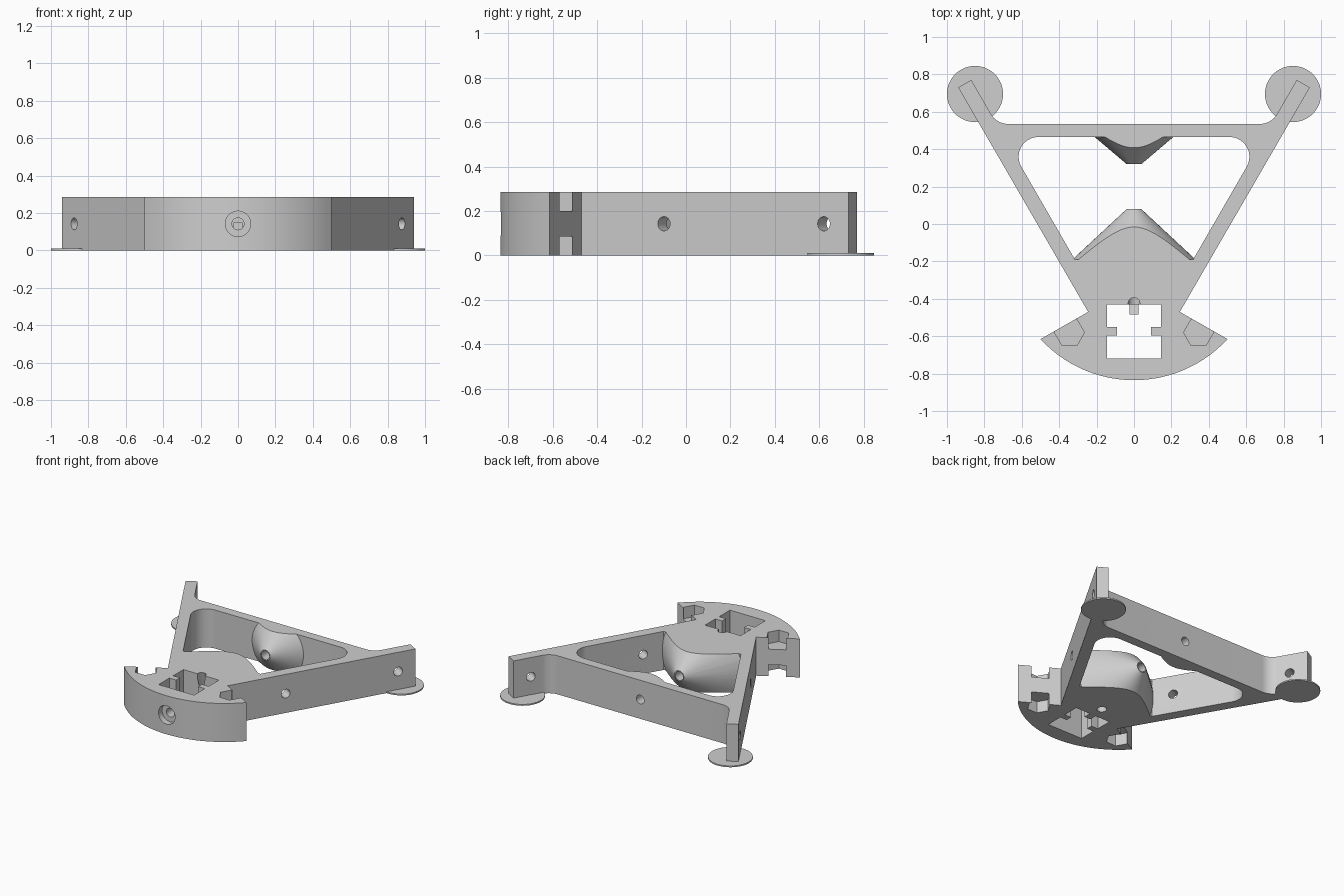
import bpy, bmesh, math
from mathutils import Vector

old = bpy.data.objects.get("Cube")
if old:
    bpy.data.objects.remove(old, do_unlink=True)

H = 0.285          # frame height
MID = H / 2        # bolt axis height
BOLT = 0.032       # bolt hole radius

grey = bpy.data.materials.new("plain grey")
grey.use_nodes = True
colour = (0.62, 0.62, 0.62, 1)
grey.diffuse_color = colour
grey.node_tree.nodes["Principled BSDF"].inputs["Base Color"].default_value = colour


def finish(name, bm):
    bmesh.ops.recalc_face_normals(bm, faces=bm.faces[:])
    mesh = bpy.data.meshes.new(name)
    bm.to_mesh(mesh)
    bm.free()
    mesh.materials.append(grey)
    ob = bpy.data.objects.new(name, mesh)
    bpy.context.collection.objects.link(ob)
    return ob


def prism(name, points, low, high):
    """Upright prism from a plan outline."""
    bm = bmesh.new()
    bottom = [bm.verts.new((x, y, low)) for x, y in points]
    top = [bm.verts.new((x, y, high)) for x, y in points]
    bm.faces.new(bottom)
    bm.faces.new(top)
    for i in range(len(points)):
        bm.faces.new((bottom[i - 1], bottom[i], top[i], top[i - 1]))
    return finish(name, bm)


def rod(name, start, end, r1, r2=None, clip=False, sides=64):
    """Cylinder or cone between two points, optionally trimmed to the frame height."""
    start, end = Vector(start), Vector(end)
    axis = end - start
    bm = bmesh.new()
    bmesh.ops.create_cone(bm, cap_ends=True, segments=sides, radius1=r1,
                          radius2=r1 if r2 is None else r2, depth=axis.length)
    bm.transform(axis.to_track_quat("Z", "Y").to_matrix().to_4x4())
    bmesh.ops.translate(bm, verts=bm.verts[:], vec=(start + end) / 2)
    if clip:
        for z, up in ((0, -1), (H, 1)):
            cut = bmesh.ops.bisect_plane(bm, geom=bm.verts[:] + bm.edges[:] + bm.faces[:],
                                         plane_co=(0, 0, z), plane_no=(0, 0, up),
                                         clear_outer=True)["geom_cut"]
            edges = [e for e in cut if isinstance(e, bmesh.types.BMEdge)]
            bmesh.ops.holes_fill(bm, edges=edges)
    return finish(name, bm)


def combine(target, tool, operation):
    mod = target.modifiers.new("combine", "BOOLEAN")
    mod.operation, mod.solver, mod.object = operation, "EXACT", tool
    bpy.context.view_layer.objects.active = target
    bpy.ops.object.modifier_apply(modifier=mod.name)
    bpy.data.objects.remove(tool, do_unlink=True)


def mirrored(half):
    return half + [(-x, y) for x, y in reversed(half)]


def fillet(before, corner, after, radius, steps=12):
    """Points of a rounded corner."""
    b, c, a = Vector(before), Vector(corner), Vector(after)
    u, v = (b - c).normalized(), (a - c).normalized()
    half = u.angle(v) / 2
    centre = c + (u + v).normalized() * radius / math.sin(half)
    p = c + u * radius / math.tan(half) - centre
    q = c + v * radius / math.tan(half) - centre
    arc = [p.lerp(q, i / steps).normalized() * radius for i in range(steps + 1)]
    return [tuple(centre + offset) for offset in arc]


# Frame outline: curved nose, two long arms, rounded joints to the crossbar
nose = [(0.678 * math.sin(t), -0.157 - 0.678 * math.cos(t))
        for t in (math.radians(47.5) * (i + 0.5) / 16.5 for i in range(17))]
right = nose + [(0.245, -0.47), (0.94, 0.73), (0.87, 0.77)]
right += fillet((0.87, 0.77), (0.734, 0.535), (0, 0.535), 0.105)
frame = prism("frame", mirrored(right), 0, H)

# Open window between the arms
window = [(0.316, -0.19)] + fillet((0.316, -0.19), (0.694, 0.465), (0, 0.465), 0.105)
combine(frame, prism("window", mirrored(window), -0.1, H + 0.1), "DIFFERENCE")

# Facing support cones
combine(frame, rod("front_cone", (0, -0.22, MID), (0, 0.08, MID), 0.362, 0.039, True), "UNION")
combine(frame, rod("back_cone", (0, 0.475, MID), (0, 0.32, MID), 0.222, 0.039, True), "UNION")

# Square post opening with a key on each side
opening = [(0.145, -0.72), (0.145, -0.595), (0.09, -0.595),
           (0.09, -0.55), (0.145, -0.55), (0.145, -0.43)]
combine(frame, prism("opening", mirrored(opening), -0.1, H + 0.1), "DIFFERENCE")

# Short back key with a sloping top
bm = bmesh.new()
bmesh.ops.create_cube(bm, size=1)
for v in bm.verts:
    front = v.co.y < 0
    v.co = (0.025 if v.co.x > 0 else -0.025, -0.485 if front else -0.42,
            0 if v.co.z < 0 else (0.15 if front else 0.08))
combine(frame, finish("back_key", bm), "UNION")

# Nut pockets above and below on both wings
for side in (-1, 1):
    hexagon = [(side * 0.345 + 0.08 * math.cos(k * math.pi / 3),
                -0.58 + 0.08 * math.sin(k * math.pi / 3)) for k in range(6)]
    for low, high in ((-0.1, 0.085), (0.2, H + 0.1)):
        combine(frame, prism("nut_pocket", hexagon, low, high), "DIFFERENCE")

# Bolt holes square to each arm
for side in (-1, 1):
    for x, y in ((0.461, -0.1), (0.876, 0.62)):
        p = Vector((side * x, y, MID))
        d = Vector((side * 0.866, -0.5, 0)) * 0.13
        combine(frame, rod("arm_hole", p - d, p + d, BOLT, sides=32), "DIFFERENCE")

# Centre bolt holes, nose counterbore and slanted tension hole
for start, end, radius in (((0, -0.9, MID), (0, -0.79, MID), 0.068),
                           ((0, -0.81, MID), (0, -0.7, MID), BOLT),
                           ((0, -0.25, MID), (0, 0.2, MID), BOLT),
                           ((0, 0.25, MID), (0, 0.6, MID), BOLT),
                           ((0, -0.46, H + 0.1), (0, -0.302, -0.1), BOLT)):
    combine(frame, rod("centre_hole", start, end, radius, sides=32), "DIFFERENCE")

# Thin round pads under the arm tips
parts = [frame]
for side, label in ((1, "left"), (-1, "right")):
    parts.append(rod(label + "_foot_pad", (side * 0.85, 0.695, 0),
                     (side * 0.85, 0.695, 0.01), 0.15))

# Smooth curved walls, sharp edges kept
for ob in parts:
    bpy.ops.object.select_all(action="DESELECT")
    ob.select_set(True)
    bpy.context.view_layer.objects.active = ob
    bpy.ops.object.shade_smooth_by_angle(angle=math.radians(30))
